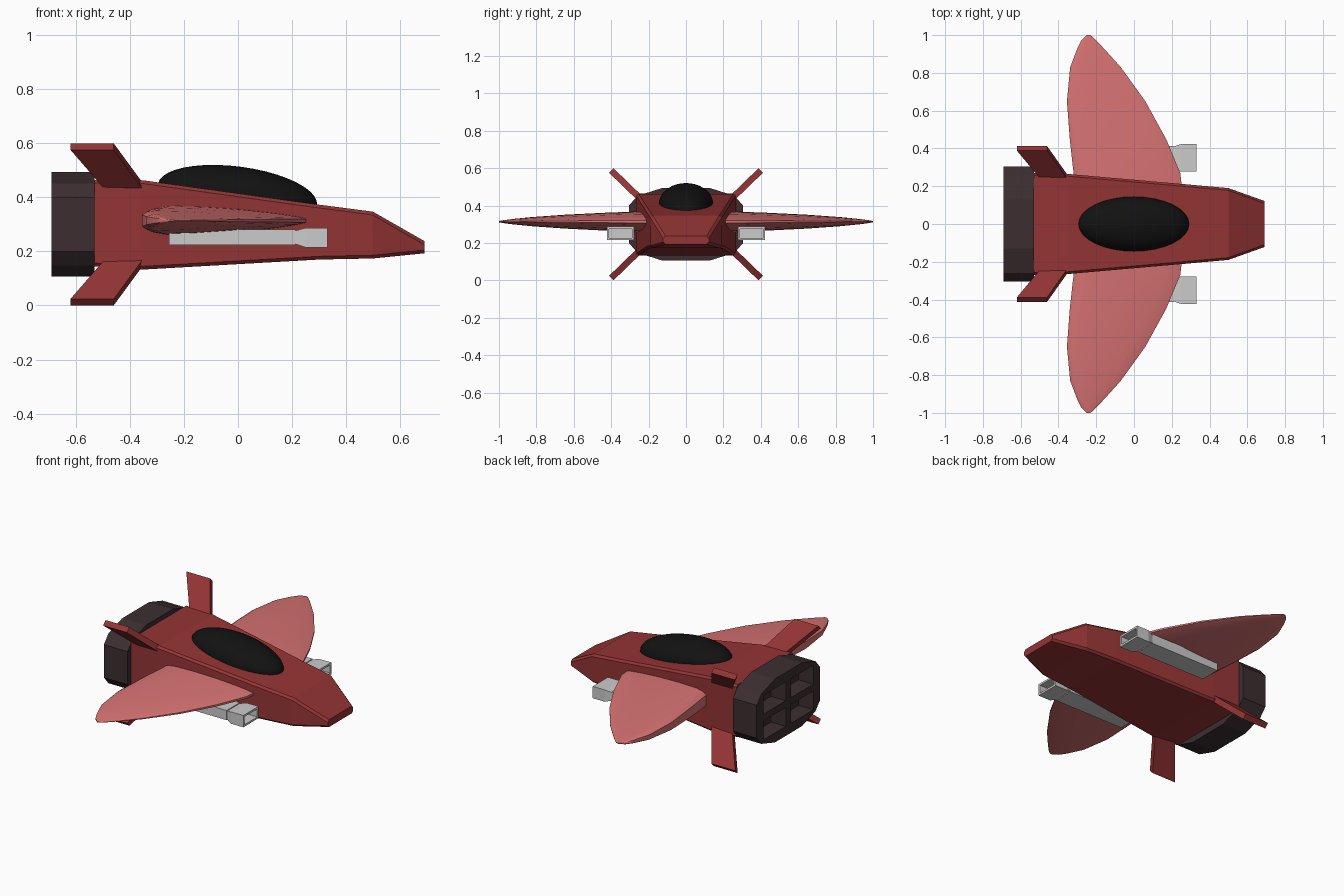
import bpy, bmesh, math
from mathutils import Matrix, Vector

if "Cube" in bpy.data.objects:
    bpy.data.objects.remove(bpy.data.objects["Cube"])


def material(name, rgb):
    m = bpy.data.materials.new(name)
    m.diffuse_color = (*rgb, 1)
    m.use_nodes = True
    m.node_tree.nodes["Principled BSDF"].inputs["Base Color"].default_value = m.diffuse_color
    return m


RED = material("hull red", (0.30, 0.035, 0.035))
PINK = material("wing red", (0.68, 0.17, 0.17))
DARK = material("engine dark", (0.045, 0.027, 0.030))
BLACK = material("canopy black", (0.006, 0.006, 0.006))


def loft(sections):
    """Bridge equal-length closed sections and cap both ends."""
    bm = bmesh.new()
    rings = [[bm.verts.new(p) for p in s] for s in sections]
    n = len(rings[0])
    for a, b in zip(rings, rings[1:]):
        for i in range(n):
            bm.faces.new((a[i], a[(i + 1) % n], b[(i + 1) % n], b[i]))
    bm.faces.new(rings[0])
    bm.faces.new(rings[-1])
    bmesh.ops.recalc_face_normals(bm, faces=bm.faces)
    return bm


def finish(name, bm, mat=None, smooth=None):
    me = bpy.data.meshes.new(name)
    bm.to_mesh(me)
    bm.free()
    ob = bpy.data.objects.new(name, me)
    bpy.context.collection.objects.link(ob)
    if mat:
        me.materials.append(mat)
    if smooth:
        bpy.ops.object.select_all(action='DESELECT')
        ob.select_set(True)
        bpy.context.view_layer.objects.active = ob
        bpy.ops.object.shade_smooth_by_angle(angle=math.radians(smooth))
    return ob


def mirrored(bm, sy=1, sz=1, zc=0.3):
    """Flip a part across y = 0 and/or the height zc."""
    for v in bm.verts:
        v.co.y *= sy
        v.co.z = zc + sz * (v.co.z - zc)
    bmesh.ops.recalc_face_normals(bm, faces=bm.faces)
    return bm


def box_ring(x, y0, y1, z0, z1):
    return [(x, y0, z0), (x, y1, z0), (x, y1, z1), (x, y0, z1)]


# Hull: tapering box, stations are (x, half width, bottom, top)
hull = loft([box_ring(x, -w, w, z0, z1) for x, w, z0, z1 in [
    (-0.53, 0.27, 0.145, 0.465), (-0.35, 0.265, 0.133, 0.463),
    (0.30, 0.208, 0.170, 0.373), (0.50, 0.19, 0.174, 0.347),
    (0.69, 0.122, 0.193, 0.238)]])
rails = [e for e in hull.edges if abs(e.verts[0].co.x - e.verts[1].co.x) > 0.05]
bmesh.ops.bevel(hull, geom=rails, offset=0.012, segments=1, affect='EDGES')
finish("hull", hull, RED)

# Engine block: square with bulging sides, four recessed exhausts
outline = [(-0.26, 0.148), (-0.13, 0.107), (0.13, 0.107), (0.26, 0.148),
           (0.305, 0.20), (0.305, 0.40), (0.26, 0.452), (0.13, 0.493),
           (-0.13, 0.493), (-0.26, 0.452), (-0.305, 0.40), (-0.305, 0.20)]
engine = finish("engine_block", loft([[(x, y, z) for y, z in outline]
                                      for x in (-0.69, -0.53)]), DARK)
cut = bmesh.new()
for y in (-0.132, 0.132):
    for z in (0.222, 0.378):
        bmesh.ops.create_cube(cut, size=1, matrix=Matrix.Translation((-0.67, y, z))
                              @ Matrix.Diagonal((0.16, 0.215, 0.115, 1)))
cutter = finish("exhaust_cutter", cut)
cutter.hide_render = True
mod = engine.modifiers.new("exhausts", 'BOOLEAN')
mod.operation = 'DIFFERENCE'
mod.object = cutter
mod.solver = 'EXACT'
bpy.context.view_layer.objects.active = engine
bpy.ops.object.modifier_apply(modifier=mod.name)
bpy.data.objects.remove(cutter)

# Canopy: ellipsoid leaning along the hull top
canopy = bmesh.new()
bmesh.ops.create_uvsphere(canopy, u_segments=32, v_segments=20, radius=1,
                          matrix=Matrix.Translation((-0.002, 0, 0.41))
                          @ Matrix.Rotation(math.radians(7.5), 4, 'Y')
                          @ Matrix.Diagonal((0.297, 0.145, 0.104, 1)))
finish("canopy", canopy, BLACK, 60)


# Tail fins: swept plates on the four hull corners
def fin(sy, sz):
    off = Vector((0, 0.012, -0.012))
    plate = [(-0.35, 0.245, 0.438), (-0.46, 0.4, 0.588),
             (-0.62, 0.4, 0.588), (-0.49, 0.245, 0.438)]
    return mirrored(loft([[Vector(p) + off * s for p in plate] for s in (-1, 1)]), sy, sz)


for sy, side in ((-1, "right"), (1, "left")):
    for sz, level in ((1, "upper"), (-1, "lower")):
        finish(f"{level}_{side}_fin", fin(sy, sz), RED)

# Wings: blunt-tailed aerofoil sections (y, trailing x, leading x, half thickness)
STATIONS = [(0.18, -0.31, 0.255, 0.056), (0.27, -0.32, 0.245, 0.054),
            (0.45, -0.34, 0.17, 0.047), (0.65, -0.355, 0.06, 0.037),
            (0.83, -0.338, -0.07, 0.024), (0.93, -0.30, -0.16, 0.014),
            (0.975, -0.277, -0.203, 0.008), (1.0, -0.25, -0.23, 0.003)]
FOIL = [(0, 0.60), (0.04, 0.88), (0.12, 1.0), (0.35, 0.93), (0.6, 0.74),
        (0.82, 0.48), (0.95, 0.27), (1, 0.12)]
for sy, side in ((-1, "right"), (1, "left")):
    rings = []
    for y, xt, xl, h in STATIONS:
        top = [(xt + (xl - xt) * u, y, 0.314 + h * t) for u, t in FOIL]
        low = [(x, y, 0.628 - z) for x, y, z in reversed(top)]
        rings.append(top + low)
    finish(f"{side}_wing", mirrored(loft(rings), sy), PINK, 40)

# Guns: slim barrel and a hollow flared muzzle under each wing
for sy, side in ((-1, "right"), (1, "left")):
    barrel = loft([box_ring(x, 0.287, 0.413, 0.223, 0.282) for x in (-0.255, 0.213)])
    finish(f"{side}_gun_barrel", mirrored(barrel, sy))
    muzzle = loft([box_ring(0.21, 0.29, 0.41, 0.228, 0.276),
                   box_ring(0.25, 0.277, 0.423, 0.215, 0.287),
                   box_ring(0.332, 0.277, 0.423, 0.215, 0.287),
                   box_ring(0.332, 0.289, 0.411, 0.227, 0.275),
                   box_ring(0.26, 0.289, 0.411, 0.227, 0.275)])
    finish(f"{side}_gun_muzzle", mirrored(muzzle, sy))
